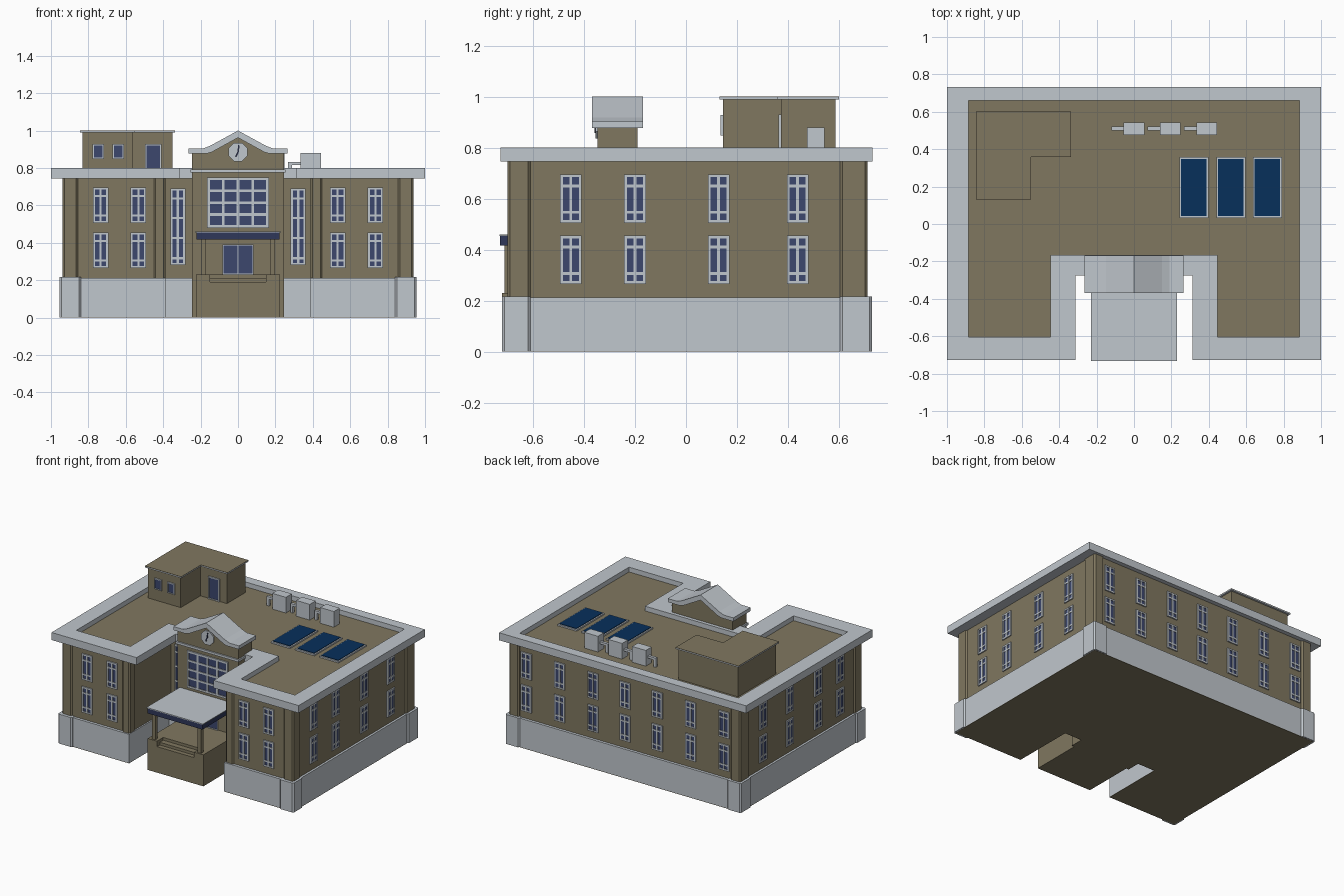
import bpy, bmesh, math
from mathutils import Matrix, Vector

if "Cube" in bpy.data.objects:
    bpy.data.objects.remove(bpy.data.objects["Cube"])


def mat(name, rgb):
    m = bpy.data.materials.new(name)
    m.diffuse_color = (*rgb, 1)
    m.use_nodes = True
    m.node_tree.nodes["Principled BSDF"].inputs["Base Color"].default_value = m.diffuse_color
    return m


BROWN = mat("brown wall", (0.216, 0.186, 0.117))
GREY = mat("light grey trim", (0.53, 0.57, 0.61))
GLASS = mat("window blue", (0.045, 0.063, 0.155))
NAVY = mat("canopy navy", (0.028, 0.038, 0.10))
SOLAR = mat("solar blue", (0.002, 0.029, 0.105))
DARK = mat("clock dark", (0.02, 0.024, 0.05))


def finish(name, bm, mats, matrix=None):
    bmesh.ops.recalc_face_normals(bm, faces=bm.faces)
    me = bpy.data.meshes.new(name)
    bm.to_mesh(me)
    bm.free()
    for m in mats:
        me.materials.append(m)
    ob = bpy.data.objects.new(name, me)
    bpy.context.collection.objects.link(ob)
    if matrix:
        ob.matrix_world = matrix
    return ob


def add_box(bm, x0, x1, y0, y1, z0, z1, mi=0):
    c = Vector(((x0 + x1) / 2, (y0 + y1) / 2, (z0 + z1) / 2))
    m = Matrix.Translation(c) @ Matrix.Diagonal((x1 - x0, y1 - y0, z1 - z0, 1))
    vs = bmesh.ops.create_cube(bm, size=1, matrix=m)["verts"]
    for f in {f for v in vs for f in v.link_faces}:
        f.material_index = mi


def boxes(name, material, *dims, chamfer=0):
    bm = bmesh.new()
    for d in dims:
        add_box(bm, *d)
    if chamfer:  # cut the upright edges only
        up = [e for e in bm.edges if abs(e.verts[0].co.z - e.verts[1].co.z) > 0.1]
        bmesh.ops.bevel(bm, geom=up, offset=chamfer, segments=1, affect="EDGES")
    return finish(name, bm, [material])


def prism(name, pts, a, b, material, axis="z"):
    """Extrude a 2D outline along z, or an x-z outline along y."""
    bm = bmesh.new()
    put = (lambda p, t: (p[0], p[1], t)) if axis == "z" else (lambda p, t: (p[0], t, p[1]))
    lo = [bm.verts.new(put(p, a)) for p in pts]
    hi = [bm.verts.new(put(p, b)) for p in pts]
    bm.faces.new(lo)
    bm.faces.new(hi)
    for i in range(len(pts)):
        j = (i + 1) % len(pts)
        bm.faces.new((lo[i], lo[j], hi[j], hi[i]))
    return finish(name, bm, [material])


def u_plan(x, y0, y1, nx, ny):
    """U-shaped plan with a notch in the front."""
    return [(-x, y0), (-nx, y0), (-nx, ny), (nx, ny), (nx, y0), (x, y0), (x, y1), (-x, y1)]


def window(name, x, y, z, w, h, turn=0, cols=2, rows=(0.2, 0.78), bar=0.011):
    """Blue pane plate with raised frame and bars, facing -y before the turn."""
    bm = bmesh.new()
    e = 0.004
    add_box(bm, -w / 2 + e, w / 2 - e, -0.004, 0.002, -h / 2 + e, h / 2 - e, 1)
    for i in range(cols + 1):
        c = -w / 2 + bar / 2 + (w - bar) * i / cols
        add_box(bm, c - bar / 2, c + bar / 2, -0.009, 0, -h / 2, h / 2)
    for r in (0, *rows, 1):
        c = -h / 2 + bar / 2 + (h - bar) * r
        add_box(bm, -w / 2, w / 2, -0.0085, 0, c - bar / 2, c + bar / 2)
    return finish(name, bm, [GREY, GLASS],
                  Matrix.Translation((x, y, z)) @ Matrix.Rotation(math.radians(turn), 4, "Z"))


# stone base, brown underside and main walls
base_plan = u_plan(0.943, -0.71, 0.72, 0.385, -0.25)
prism("underside", base_plan, 0, 0.003, BROWN)
prism("stone_base", base_plan, 0.003, 0.213, GREY)
prism("main_walls", u_plan(0.927, -0.69, 0.70, 0.395, -0.21), 0.2, 0.75, BROWN)

# corner blocks on the base and corner pilasters on the walls
base_c, wall_c = [], []
for s in (-1, 1):
    bx, wx = sorted((s * 0.84, s * 0.954)), sorted((s * 0.855, s * 0.937))
    for y in ((-0.722, -0.61), (0.604, 0.73)):
        base_c.append((*bx, *y, 0.001, 0.216))
    for y in ((-0.70, -0.61), (0.604, 0.712)):
        wall_c.append((*wx, *y, 0.21, 0.75))
    wall_c.append((*sorted((s * 0.388, s * 0.45)), -0.70, -0.63, 0.21, 0.75))
boxes("base_corner_blocks", GREY, *base_c, chamfer=0.01)
boxes("corner_pilasters", BROWN, *wall_c, chamfer=0.01)

# cornice ring with a sunken roof deck
bm = bmesh.new()
outer = u_plan(1.0, -0.727, 0.732, 0.312, -0.275)
inner = u_plan(0.885, -0.605, 0.66, 0.447, -0.165)
loops = [[bm.verts.new((x, y, z)) for x, y in pts]
         for pts, z in ((outer, 0.745), (outer, 0.80), (inner, 0.80), (inner, 0.765))]
bm.faces.new(loops[0])
for a, b in zip(loops, loops[1:]):
    for i in range(8):
        j = (i + 1) % 8
        bm.faces.new((a[i], a[j], b[j], b[i]))
bm.faces.new(loops[3]).material_index = 1
finish("cornice_and_roof", bm, [GREY, BROWN])

# central entrance bay with its gable
prism("entrance_bay", [(-0.245, 0), (0.245, 0), (0.245, 0.885), (0.17, 0.885), (0, 0.975),
                       (-0.17, 0.885), (-0.245, 0.885)], -0.347, -0.19, BROWN, "y")
boxes("bay_band", GREY, (-0.255, 0.255, -0.357, -0.2, 0.776, 0.793))
prism("gable_roof", [(-0.265, 0.877), (-0.165, 0.877), (-0.14, 0.885), (0, 0.962), (0.14, 0.885),
                     (0.165, 0.877), (0.265, 0.877), (0.265, 0.903), (0.19, 0.903), (0.15, 0.918),
                     (0, 1.0), (-0.15, 0.918), (-0.19, 0.903), (-0.265, 0.903)],
      -0.368, -0.168, GREY, "y")

# clock
prism("clock_face", [(0.054 * math.cos(math.radians(22.5 + 45 * i)),
                      0.885 + 0.054 * math.sin(math.radians(22.5 + 45 * i))) for i in range(8)],
      -0.356, -0.345, GREY, "y")
for nm, ang, ln in (("clock_minute_hand", 8, 0.037), ("clock_hour_hand", 205, 0.028)):
    bm = bmesh.new()
    add_box(bm, -0.004, 0.004, -0.003, 0.003, -0.004, ln)
    finish(nm, bm, [DARK], Matrix.Translation((0, -0.357, 0.885)) @ Matrix.Rotation(math.radians(ang), 4, "Y"))

# porch with steps, columns and canopy
boxes("porch", BROWN, (-0.225, 0.225, -0.722, -0.34, 0, 0.19),
      (-0.225, 0.225, -0.65, -0.34, 0.19, 0.23),
      (-0.225, -0.15, -0.722, -0.65, 0.19, 0.23), (0.15, 0.225, -0.722, -0.65, 0.19, 0.23))
boxes("porch_step", BROWN, (-0.15, 0.15, -0.69, -0.65, 0.19, 0.21))
boxes("porch_columns", BROWN, *[(s * 0.185 - 0.014, s * 0.185 + 0.014, y, y + 0.028, 0.23, 0.42)
                                for s in (-1, 1) for y in (-0.712, -0.375)])
boxes("canopy_edge", NAVY, (-0.223, 0.223, -0.729, -0.34, 0.417, 0.454))
boxes("canopy_top", GREY, (-0.229, 0.229, -0.732, -0.34, 0.454, 0.46))

# entrance door and windows
window("entrance_door", 0, -0.347, 0.31, 0.165, 0.16, cols=2, rows=(), bar=0.005)
window("great_window", 0, -0.347, 0.615, 0.33, 0.27, cols=4, rows=(0.25, 0.5, 0.75), bar=0.014)
for s in (-1, 1):
    window("tall_window", s * 0.322, -0.21, 0.485, 0.08, 0.41, rows=(0.08, 0.35, 0.62, 0.88))
for z in (0.36, 0.60):
    for s in (-1, 1):
        for x in (0.533, 0.735):
            window("front_window", s * x, -0.69, z, 0.083, 0.19)
        for y in (-0.452, -0.2, 0.128, 0.438):
            window("side_window", s * 0.927, y, z, 0.085, 0.19, s * 90)
    for x in (-0.8, -0.53, -0.26, 0, 0.26, 0.53, 0.8):
        window("back_window", x, 0.70, z, 0.085, 0.19, 180)


# L-shaped rooftop house with a thin grey-edged slab
def l_plan(g):
    return [(-0.832 - g, 0.145 - g), (-0.565 + g, 0.145 - g), (-0.565 + g, 0.372 - g),
            (-0.35 + g, 0.372 - g), (-0.35 + g, 0.587 + g), (-0.832 - g, 0.587 + g)]

prism("roof_house", l_plan(0), 0.76, 0.99, BROWN)
prism("roof_house_slab", l_plan(0.014), 0.989, 0.998, GREY)
prism("roof_house_top", l_plan(0.014), 0.998, 1.0, BROWN)
for x in (-0.747, -0.64):
    window("roof_house_window", x, 0.145, 0.888, 0.06, 0.08, cols=1, rows=(), bar=0.007)
window("roof_house_door", -0.453, 0.372, 0.847, 0.09, 0.165, cols=1, rows=(), bar=0.008)

# rooftop air units with ducts
for x in (0, 0.193, 0.388):
    boxes("air_unit", GREY, (x - 0.055, x + 0.055, 0.475, 0.543, 0.76, 0.88))
    boxes("air_duct", GREY, (x - 0.12, x - 0.05, 0.50, 0.52, 0.815, 0.832),
          (x - 0.12, x - 0.1, 0.50, 0.52, 0.76, 0.83))

# solar panels
for x in (0.32, 0.518, 0.713):
    boxes("solar_frame", GREY, (x - 0.078, x + 0.078, 0.033, 0.358, 0.76, 0.775))
    boxes("solar_panel", SOLAR, (x - 0.068, x + 0.068, 0.044, 0.347, 0.77, 0.779))
